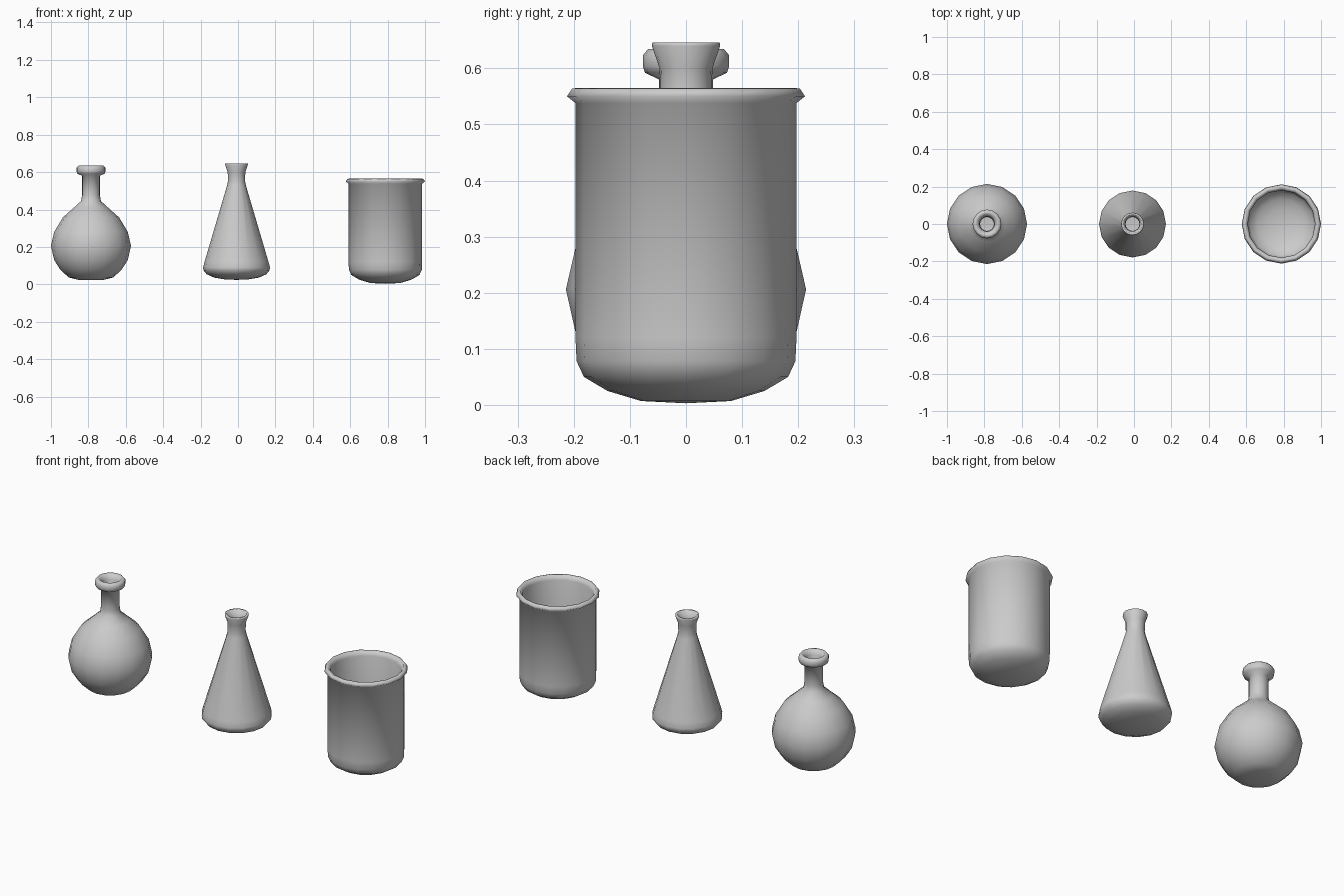
import bpy, bmesh, math

SIDES = 16


def lathe(name, x, profile):
    """Turn an (r, z) profile, starting and ending on the axis, into a closed vessel."""
    bm = bmesh.new()
    rings = []
    for r, z in profile:
        if r == 0:
            rings.append([bm.verts.new((0, 0, z))] * SIDES)
        else:
            rings.append([bm.verts.new((r * math.cos(i * math.tau / SIDES),
                                        r * math.sin(i * math.tau / SIDES), z))
                          for i in range(SIDES)])
    for a, b in zip(rings, rings[1:]):
        for i in range(SIDES):
            j = (i + 1) % SIDES
            bm.faces.new(list(dict.fromkeys((a[i], a[j], b[j], b[i]))))
    bmesh.ops.recalc_face_normals(bm, faces=bm.faces)
    for f in bm.faces:
        f.smooth = True
    mesh = bpy.data.meshes.new(name)
    bm.to_mesh(mesh)
    bm.free()
    ob = bpy.data.objects.new(name, mesh)
    ob.location.x = x
    bpy.context.collection.objects.link(ob)
    return ob


# Round flask: outer bulb, neck and rolled lip, then the inner wall
lathe("round_flask", -0.786, [
    (0, .024), (.065, .023), (.12, .037), (.165, .08), (.197, .13),
    (.214, .206), (.197, .28), (.15, .358), (.095, .407), (.053, .445),
    (.048, .475), (.048, .58), (.073, .592), (.077, .604), (.077, .623),
    (.068, .634), (.056, .634), (.04, .61), (.037, .48), (.042, .445),
    (.085, .4), (.14, .35), (.186, .275), (.202, .206), (.186, .135),
    (.155, .088), (.113, .048), (.06, .035), (0, .036)])

# Conical flask: curved foot, cone, flared mouth, then the inner wall
lathe("conical_flask", -0.008, [
    (0, .024), (.06, .026), (.12, .036), (.16, .054), (.177, .075),
    (.179, .09), (.171, .12), (.05, .53), (.046, .55), (.047, .6),
    (.061, .64), (.06, .646), (.05, .646), (.039, .6), (.037, .55),
    (.04, .53), (.16, .12), (.167, .092), (.15, .064), (.11, .047), (0, .036)])

# Beaker: rounded base, straight wall, rolled rim, then the inner wall
lathe("beaker", 0.788, [
    (0, .003), (.08, .007), (.14, .025), (.182, .05), (.195, .078),
    (.197, .12), (.197, .538), (.212, .55), (.203, .564), (.19, .565),
    (.18, .54), (.183, .12), (.181, .085), (.17, .062), (.132, .038),
    (.08, .02), (0, .015)])
